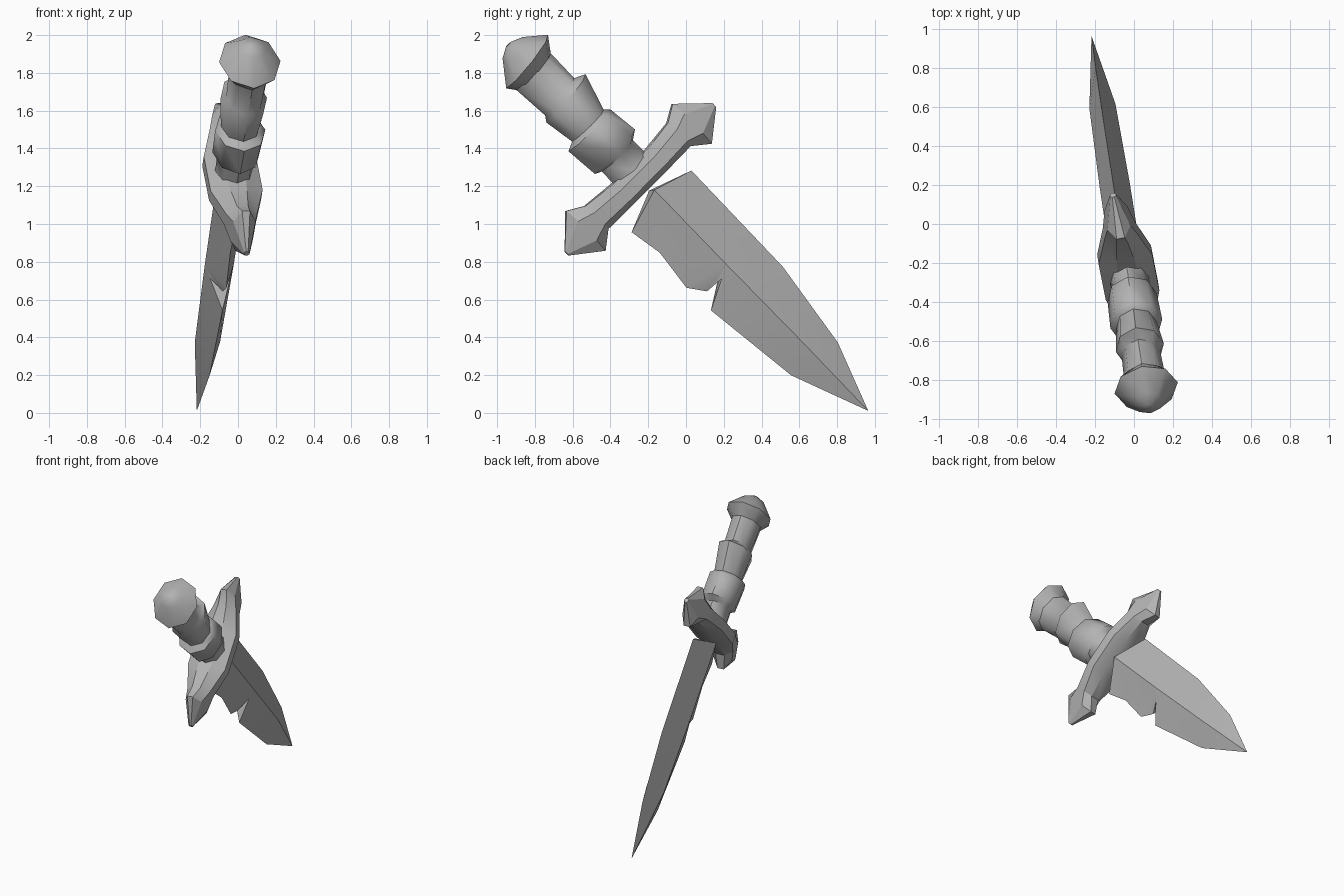
import bpy, bmesh, math
from mathutils import Vector, Matrix

if "Cube" in bpy.data.objects:
    bpy.data.objects.remove(bpy.data.objects["Cube"])

# Dagger frame: d runs from pommel to tip, w along the guard, n across the flat
d = Vector((-0.108, 0.695, -0.711)).normalized()
w = Vector((-0.14, 0.71, 0.69))
w = (w - d * w.dot(d)).normalized()
n = d.cross(w)
O = Vector((-0.03, -0.245, 1.24))

steel = bpy.data.materials.new("grey_steel")
steel.diffuse_color = (0.45, 0.45, 0.45, 1)
steel.use_nodes = True
steel.node_tree.nodes["Principled BSDF"].inputs["Base Color"].default_value = steel.diffuse_color


def P(u, v, t=0.0):
    return O + d * u + w * v + n * t


def finish(bm, name, angle):
    bmesh.ops.recalc_face_normals(bm, faces=bm.faces)
    me = bpy.data.meshes.new(name)
    bm.to_mesh(me)
    bm.free()
    me.materials.append(steel)
    ob = bpy.data.objects.new(name, me)
    bpy.context.collection.objects.link(ob)
    bpy.ops.object.select_all(action='DESELECT')
    ob.select_set(True)
    bpy.context.view_layer.objects.active = ob
    bpy.ops.object.shade_smooth_by_angle(angle=math.radians(angle))


def loft(name, rings, angle):
    """Skin consecutive rings of equal point count and cap both ends."""
    bm = bmesh.new()
    rows = [[bm.verts.new(p) for p in r] for r in rings]
    k = len(rows[0])
    for a, b in zip(rows, rows[1:]):
        for i in range(k):
            j = (i + 1) % k
            bm.faces.new((a[i], a[j], b[j], b[i]))
    bm.faces.new(rows[0])
    bm.faces.new(rows[-1])
    finish(bm, name, angle)


def oct_ring(u, rv, rn, shift=0.0, tilt=0.0):
    pts = []
    for i in range(8):
        a = i * math.pi / 4
        v = rv * math.cos(a)
        pts.append(P(u + tilt * v, v + shift, rn * math.sin(a)))
    return pts


# Blade: diamond section with a ridge on each side and a notch in the lower edge
bm = bmesh.new()
edge = {k: bm.verts.new(P(*c)) for k, c in {
    "a1": (.17, -.231), "a2": (.354, -.20), "a3": (.586, -.229), "a4": (.677, -.164),
    "a6": (.763, -.22), "a7": (1.31, -.156), "tip": (1.735, .006),
    "b1": (1.364, .145), "b2": (.872, .218), "b3": (.165, .228)}.items()}
sides = []
for s in (1, -1):
    m = dict(edge)
    for k, (u, v, t) in {"r0": (.089, .003, .08), "r1": (.64, 0, .078),
                         "r2": (1.22, .002, .068), "notch": (.68, -.06, .055)}.items():
        m[k] = bm.verts.new(P(u, v, s * t))
    for f in ("r0 r1 b2 b3", "r1 r2 b1 b2", "r2 tip b1", "r0 a1 a2", "r0 a2 r1",
              "a2 a3 r1", "a3 a4 r1", "a4 notch r1", "notch a6 r1", "a6 r2 r1",
              "a6 a7 r2", "a7 tip r2"):
        bm.faces.new([m[k] for k in f.split()])
    sides.append(m)
p, q = sides
for e, k in (("b3", "r0"), ("a1", "r0"), ("a4", "notch"), ("a6", "notch")):
    bm.faces.new((edge[e], p[k], q[k]))
finish(bm, "blade", 32)

# Guard: bevelled bar with flared, pointed ends (mirrored along w)
half = [(.13, -.085, .067, .14), (.312, -.105, .067, .085),
        (.403, -.158, .139, .06), (.559, -.01, .02, .015)]
rings = []
for v, u0, u1, T in [(-r[0],) + r[1:] for r in reversed(half)] + half:
    rings.append([P(u0, v, -.35 * T), P(u0 * .5, v, -T), P(u1 * .45, v, -T), P(u1, v, -.4 * T),
                  P(u1, v, .4 * T), P(u1 * .45, v, T), P(u0 * .5, v, T), P(u0, v, .35 * T)])
loft("guard", rings, 25)

# Grip: stepped, slightly tilted bands
grip = [(-.06, .12, .10, 0, 0), (-.17, .118, .10, 0, 0), (-.195, .16, .128, .006, -.05),
        (-.372, .158, .135, -.012, 0), (-.395, .12, .105, 0, 0), (-.58, .165, .125, .018, -.1),
        (-.61, .125, .10, 0, -.12), (-.82, .135, .108, -.006, -.08)]
loft("grip", [oct_ring(*g) for g in grip], 48)

# Pommel: flared rim and rounded cap
pommel = [(-.79, .125, .10, 0, -.1), (-.865, .18, .165, .007, -.12),
          (-.972, .078, .075, .003, -.03), (-1.0, .02, .02, 0, 0)]
loft("pommel", [oct_ring(*g) for g in pommel], 48)
